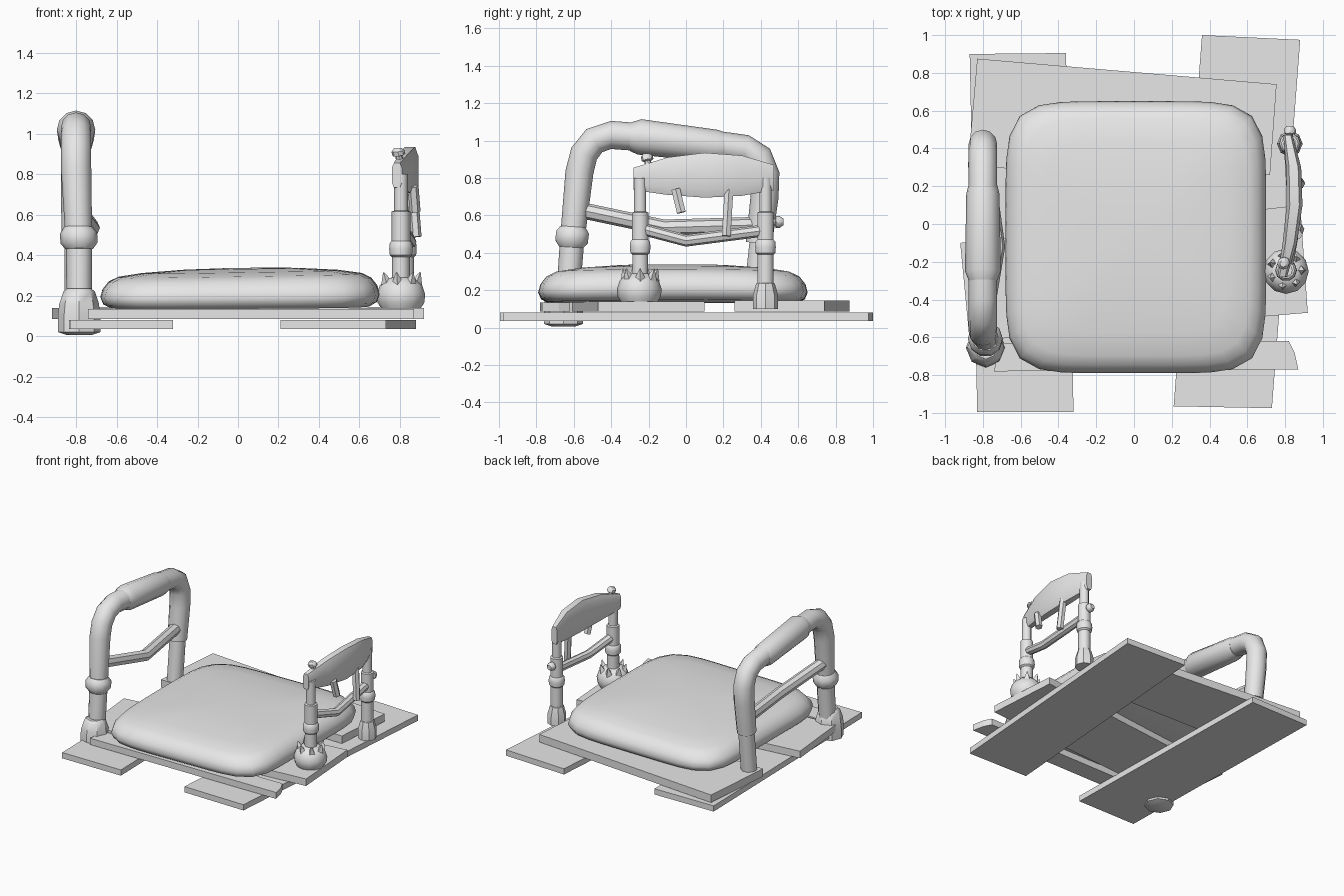
import bpy, bmesh, math
from mathutils import Vector

cube = bpy.data.objects.get("Cube")
if cube:
    bpy.data.objects.remove(cube)

grey = bpy.data.materials.new("plain grey")
grey.use_nodes = True
grey.diffuse_color = (0.8, 0.8, 0.8, 1)
grey.node_tree.nodes["Principled BSDF"].inputs["Base Color"].default_value = (0.8, 0.8, 0.8, 1)


def finish(name, bm, smooth=None):
    """Turn a bmesh into a named object with the grey material."""
    bmesh.ops.recalc_face_normals(bm, faces=bm.faces)
    mesh = bpy.data.meshes.new(name)
    bm.to_mesh(mesh)
    bm.free()
    mesh.materials.append(grey)
    obj = bpy.data.objects.new(name, mesh)
    bpy.context.collection.objects.link(obj)
    if smooth:
        bpy.ops.object.select_all(action='DESELECT')
        obj.select_set(True)
        bpy.context.view_layer.objects.active = obj
        bpy.ops.object.shade_smooth_by_angle(angle=math.radians(smooth))
    return obj


def skin(name, rings, smooth):
    """Join rings of points into a closed surface."""
    bm = bmesh.new()
    loops = [[bm.verts.new(p) for p in ring] for ring in rings]
    n = len(loops[0])
    for a, b in zip(loops, loops[1:]):
        for i in range(n):
            j = (i + 1) % n
            bm.faces.new((a[i], a[j], b[j], b[i]))
    bm.faces.new(loops[0])
    bm.faces.new(loops[-1])
    return finish(name, bm, smooth)


def tube(name, path, radii, sides=10, smooth=40):
    """Sweep a circle along a path, with one radius or a radius per point."""
    pts = [Vector(p) for p in path]
    if not isinstance(radii, (list, tuple)):
        radii = [radii] * len(pts)
    rings = []
    for i, (p, r) in enumerate(zip(pts, radii)):
        t = (pts[min(i + 1, len(pts) - 1)] - pts[max(i - 1, 0)]).normalized()
        u = (Vector((1, 0, 0)) - t * t.x).normalized()
        v = t.cross(u)
        rings.append([p + r * (u * math.cos(a) + v * math.sin(a))
                      for a in (math.tau * k / sides for k in range(sides))])
    return skin(name, rings, smooth)


def lathe(name, x, y, profile, sides=10, smooth=40):
    """Upright turned part from (radius, height) pairs."""
    return tube(name, [(x, y, z) for r, z in profile], [r for r, z in profile], sides, smooth)


def plank(name, corners, z0, z1):
    return skin(name, [[(x, y, z) for x, y in corners] for z in (z0, z1)], None)


# Base: two runners with three crooked planks across them
plank("runner_right", [(-.87, .9), (-.36, .905), (-.32, -.995), (-.83, -.995)], .035, .08)
plank("runner_left", [(.36, 1), (.88, .975), (.73, -.975), (.21, -.965)], .035, .08)
plank("plank_back", [(-.83, .875), (.755, .74), (.72, .26), (-.88, .3)], .085, .145)
plank("plank_middle", [(-.92, -.1), (.88, .1), (.92, -.47), (-.87, -.62)], .085, .14)
plank("plank_front", [(-.74, -.78), (.87, -.77), (.85, -.68), (.82, -.62), (-.72, -.63)], .085, .135)

# Cushion: stacked rounded-square rings with a gently domed top
def cushion_ring(scale, inset_z, steps=48):
    ring = []
    for k in range(steps):
        a = math.tau * k / steps
        c, s = math.cos(a), math.sin(a)
        f = scale * (abs(c) ** 6 + abs(s) ** 6) ** (-1 / 6)
        x, y = f * c, f * s
        z = inset_z + .012 * x * min(1, inset_z * 3) - .012 * y * y
        ring.append((.01 + .69 * x, -.07 + .72 * y, z))
    return ring

skin("cushion", [cushion_ring(s, z) for s, z in
     ((.93, .145), (.98, .165), (1, .2), (.985, .24), (.94, .28), (.87, .303),
      (.7, .32), (.4, .333), (.12, .337))], 50)

# Tall rail: bent pipe, grip sleeve, collar, foot and crossbar
RX = -.8
tube("tall_rail_pipe",
     [(-.785, -.635, .12), (-.785, -.61, .45), (RX, -.57, .83), (RX, -.545, .93), (RX, -.49, 1.0),
      (RX, -.4, 1.03), (RX, 0, 1.0), (RX, .32, .955), (RX, .39, .91), (RX, .425, .82),
      (RX, .42, .7), (RX, .39, .45)],
     [.062, .065] + [.075] * 9 + [.07], 12)
tube("tall_rail_grip", [(RX, -.3, 1.02), (RX, -.25, 1.02), (RX, .16, .97), (RX, .21, .965)],
     [.075, .095, .088, .075], 12)
tube("tall_rail_back_post", [(RX, .395, .46), (RX, .36, .13)], .058, 10)
tube("tall_rail_collar", [(-.785, -.614, .43), (-.785, -.612, .46), (-.788, -.606, .51), (-.788, -.604, .54)],
     [.068, .092, .092, .07])
lathe("tall_rail_foot", -.785, -.655,
      [(.06, .005), (.105, .02), (.105, .1), (.098, .16), (.078, .22), (.06, .235)], 8)
tube("tall_rail_crossbar", [(RX, -.57, .63), (-.725, -.12, .535), (RX, .42, .55)], .043, 8)

# Short rail: two jointed posts
FX, FY, BX, BY = .805, -.245, .825, .425
for name, x, y in (("front", FX, FY), ("back", BX, BY)):
    lathe("short_rail_" + name + "_post", x, y,
          [(.045, .12), (.044, .39), (.055, .4), (.058, .43), (.055, .46), (.046, .47),
           (.046, .615), (.034, .62), (.034, .8)])
lathe("short_rail_back_foot", BX, BY, [(.068, .1), (.068, .17), (.05, .235), (.042, .24)], 8)

# Bulbous front foot with a jagged rim
BALL_Z = .205
lathe("short_rail_front_foot", FX, FY - .005,
      [(.09, .125), (.115, .165), (.12, BALL_Z), (.105, .25), (.07, .285), (.04, .29)], 12)
for k in range(7):
    a = math.tau * k / 7
    c, s = math.cos(a), math.sin(a)
    tube("foot_spike", [(FX + .075 * c, FY + .075 * s, .255), (FX + .095 * c, FY + .095 * s, .315)],
         [.032, .003], 4, 20)

# Short rail crossbar and knobs
tube("short_rail_crossbar", [(FX, FY, .53), (.85, 0, .465), (BX, BY, .52)], .032, 8)
tube("post_knob", [(BX, .44, .565), (BX, .475, .565), (BX, .48, .565), (BX, .5, .565), (BX, .52, .565)],
     [.018, .018, .032, .032, .018], 8)
tube("armrest_knob", [(.8, -.2, .86), (.795, -.205, .89), (.795, -.205, .895), (.79, -.21, .915), (.79, -.21, .93)],
     [.018, .018, .032, .032, .018], 8)

# Curved armrest: tall narrow cross-sections along y (y, x, bottom, top, half width)
sections = [(-.28, .785, .735, .855, .025), (-.1, .825, .71, .91, .038), (.1, .85, .695, .935, .042),
            (.3, .845, .705, .92, .04), (.47, .815, .735, .87, .025)]
rings = []
for y, x, lo, hi, w in sections:
    e = (hi - lo) * .2
    rings.append([(x - w * .6, y, lo), (x + w * .6, y, lo), (x + w, y, lo + e), (x + w, y, hi - e),
                  (x + w * .6, y, hi), (x - w * .6, y, hi), (x - w, y, hi - e), (x - w, y, lo + e)])
skin("armrest", rings, 50)

# Loose pegs hanging under the armrest
tube("peg_short", [(.865, -.055, .74), (.875, -.025, .615)], .027, 6)
tube("peg_long", [(.86, .23, .74), (.88, .215, .49)], .027, 6)
